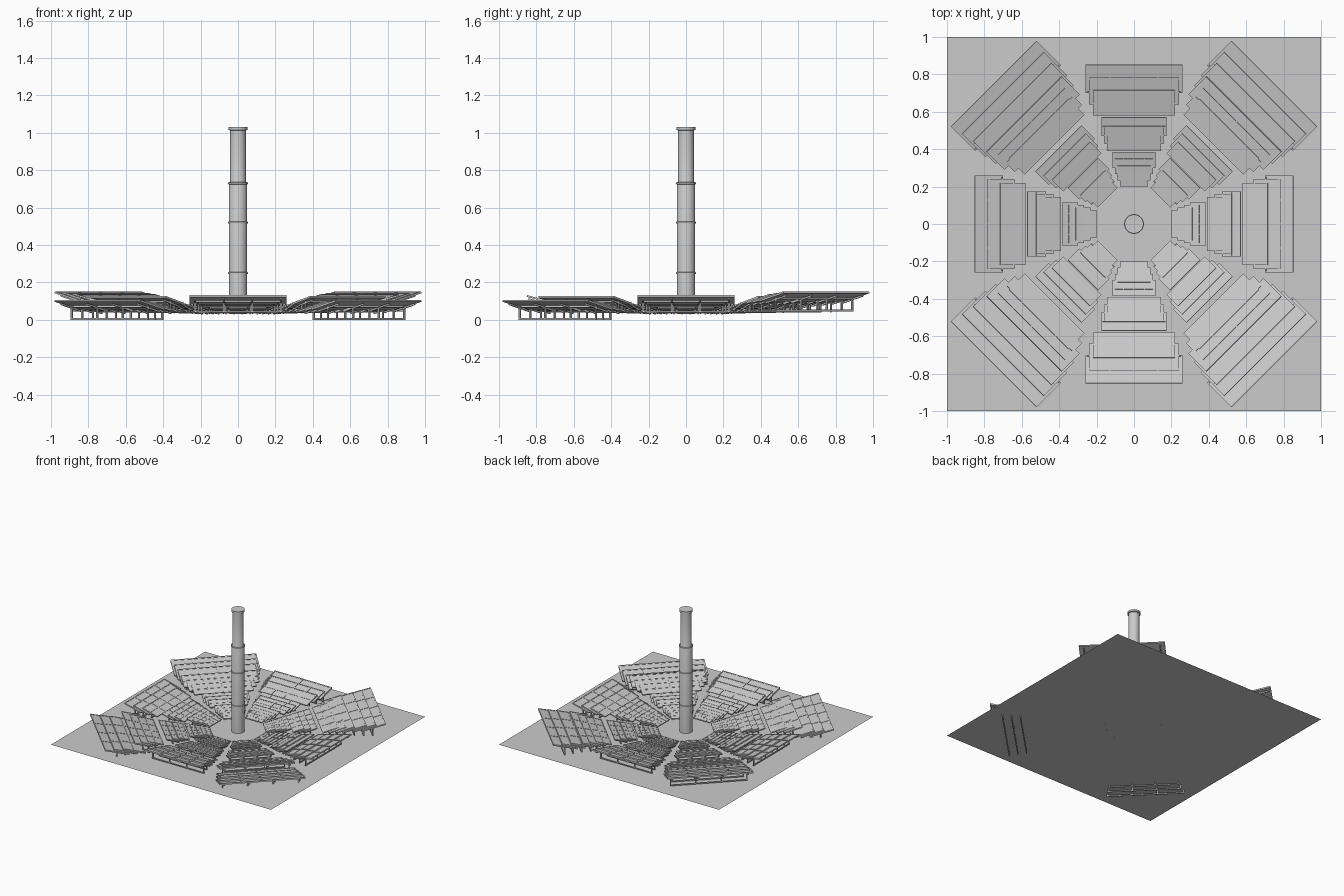
import bpy, bmesh, math
from mathutils import Matrix, Vector

if "Cube" in bpy.data.objects:
    bpy.data.objects.remove(bpy.data.objects["Cube"])

GROUND = 0.03


def make_object(name, bm):
    bmesh.ops.recalc_face_normals(bm, faces=bm.faces)
    me = bpy.data.meshes.new(name)
    bm.to_mesh(me)
    bm.free()
    ob = bpy.data.objects.new(name, me)
    bpy.context.collection.objects.link(ob)
    return ob


def box(bm, center, size, tilt=0.0, world=Matrix()):
    m = (world @ Matrix.Translation(center) @ Matrix.Rotation(tilt, 4, 'X')
         @ Matrix.Diagonal((*size, 1)))
    bmesh.ops.create_cube(bm, size=1, matrix=m)


def lathe(name, profile, steps=48):
    bm = bmesh.new()
    vs = [bm.verts.new((r, 0, z)) for r, z in profile]
    es = [bm.edges.new(p) for p in zip(vs, vs[1:])]
    bmesh.ops.spin(bm, geom=vs + es, cent=(0, 0, 0), axis=(0, 0, 1),
                   angle=math.tau, steps=steps, use_merge=True)
    bmesh.ops.remove_doubles(bm, verts=bm.verts, dist=1e-5)
    ob = make_object(name, bm)
    bpy.ops.object.select_all(action='DESELECT')
    ob.select_set(True)
    bpy.context.view_layer.objects.active = ob
    bpy.ops.object.shade_smooth_by_angle()
    return ob


# Ground sheet
bm = bmesh.new()
bmesh.ops.create_grid(bm, x_segments=1, y_segments=1, size=1,
                      matrix=Matrix.Translation((0, 0, GROUND)))
make_object("ground_sheet", bm)

# Tower shaft, narrower upper shaft and lipped cap
lathe("tower", [(0, GROUND), (0.049, GROUND), (0.049, 0.725), (0.042, 0.742),
                (0.042, 1.012), (0.05, 1.015), (0.05, 1.03), (0.042, 1.03),
                (0, 1.027)])
for i, z in enumerate((0.25, 0.52, 0.73)):
    lathe(f"tower_ring_{i + 1}", [(0.047, z - 0.006), (0.053, z - 0.004),
                                  (0.053, z + 0.004), (0.047, z + 0.006)])


def add_row(parts, world, r_top, span, hw, z_top, rise, foot, cols, lines):
    """One tilted mirror row: outer edge high, facing the tower."""
    mirrors, frames, supports = parts
    tilt = math.atan2(rise, span)
    length = math.hypot(span, rise)
    t = 0.004 + 0.004 * hw / 0.3
    mid = Vector((0, r_top - span / 2, z_top - rise / 2))
    along = Vector((0, math.cos(tilt), math.sin(tilt)))
    normal = Vector((0, -math.sin(tilt), math.cos(tilt)))
    # mirror sheet
    box(mirrors, mid - normal * t / 2, (2 * hw, length, t), tilt, world)
    # raised grid on the mirror
    for i in range(cols + 1):
        x = (-1 + 2 * i / cols) * (hw - t / 2)
        box(frames, mid + Vector((x, 0, 0)), (t, length, t * 0.6), tilt, world)
    for j in range(lines + 1):
        d = (-0.5 + j / lines) * (length - t)
        box(frames, mid + along * d, (2 * hw, t, t * 0.6), tilt, world)
    # base bar, upper rail and posts
    w = 0.9 * hw
    b = t * 1.1
    rail_z = mid.z - t - b / 2
    box(supports, (0, mid.y, foot + b / 2), (2 * w, b, b), 0, world)
    box(supports, mid - normal * (t + b / 2), (2 * w, b, b), tilt, world)
    for i in range(4):
        x = (-1 + 2 * i / 3) * (w - b / 2)
        h = rail_z - foot
        box(supports, (x, mid.y, foot + h / 2), (b, b, h), 0, world)
        box(supports, mid - normal * (t + b) + Vector((x, 0, 0)),
            (b, length * 0.85, b), tilt, world)


def rows(count, start, end):
    """Interpolate (r_top, span, half width, z_top, rise) over a group."""
    for i in range(count):
        f = i / (count - 1)
        yield [a + (b - a) * f for a, b in zip(start, end)]


# Eight mirror fields around the tower
for k in range(8):
    corner = k % 2 == 1
    front = k in (1, 7)
    world = Matrix.Rotation(math.pi + k * math.pi / 4, 4, 'Z')
    parts = [bmesh.new() for _ in range(3)]
    groups = [
        (4, (0.385, 0.085, 0.115, 0.07, 0.02), (0.275, 0.075, 0.075, 0.056, 0.015), 0.035, 4, 2),
        (3, (0.57, 0.10, 0.175, 0.085, 0.026), (0.475, 0.085, 0.145, 0.076, 0.022), 0.036, 4, 2),
    ]
    if corner:
        drop = 0.045 if front else 0.0
        groups += [
            (3, (0.83, 0.135, 0.285, 0.125, 0.036), (0.72, 0.12, 0.225, 0.10, 0.032), 0.038, 4, 2),
            (3, (1.06, 0.183, 0.325, 0.15 - drop, 0.045), (0.92, 0.17, 0.295, 0.135 - drop, 0.042),
             0.0 if front else 0.045, 4, 2),
        ]
    else:
        groups += [(3, (0.85, 0.15, 0.26, 0.13, 0.04), (0.715, 0.135, 0.22, 0.11, 0.036), 0.038, 4, 2)]
    for count, start, end, foot, cols, lines in groups:
        for row in rows(count, start, end):
            add_row(parts, world, *row, foot, cols, lines)
    for name, bm in zip(("mirrors", "mirror_frames", "mirror_supports"), parts):
        make_object(f"{name}_{k + 1}", bm)
